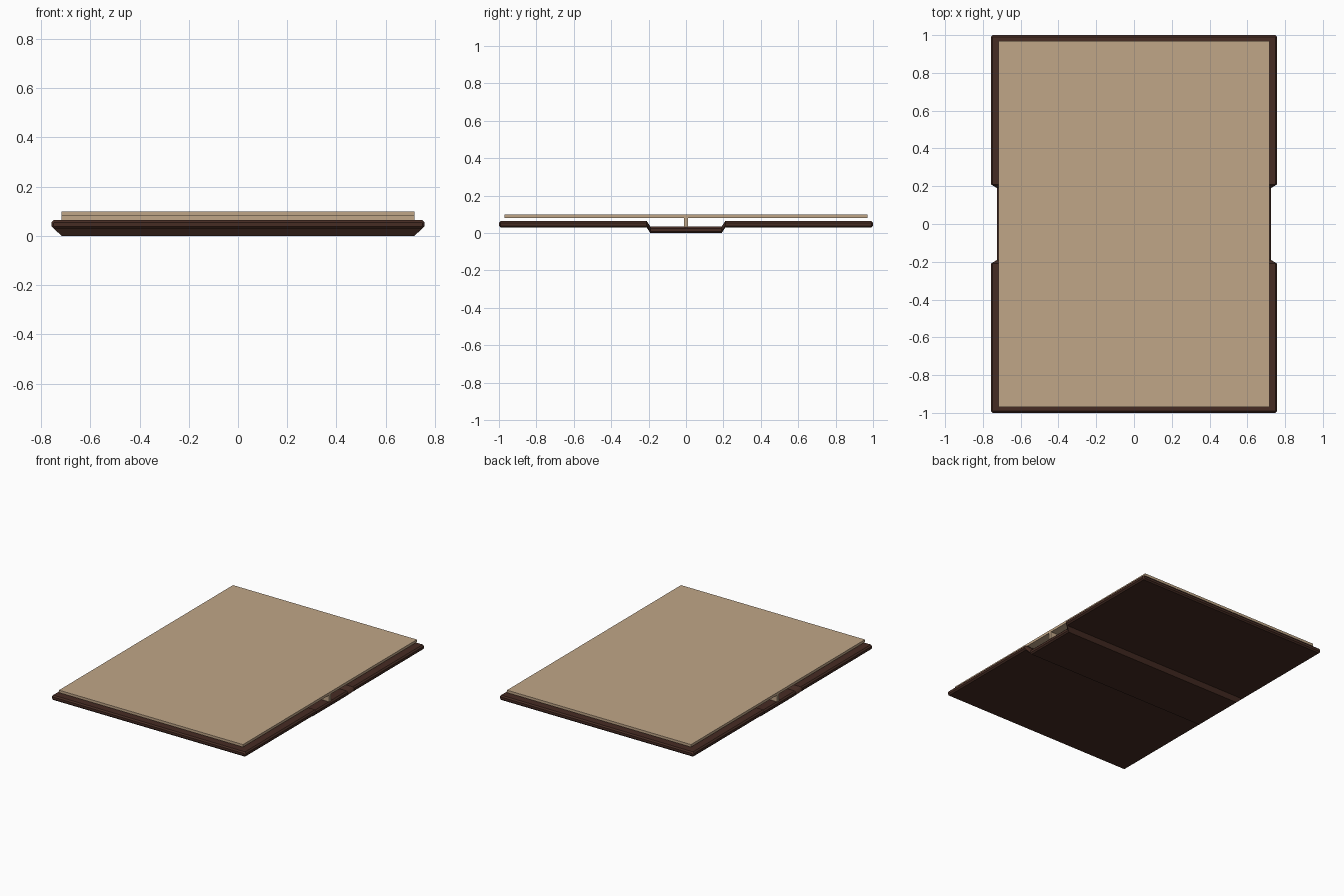
import bpy, bmesh

if "Cube" in bpy.data.objects:
    bpy.data.objects.remove(bpy.data.objects["Cube"])


def material(name, rgb):
    m = bpy.data.materials.new(name)
    m.diffuse_color = (*rgb, 1)
    m.use_nodes = True
    m.node_tree.nodes["Principled BSDF"].inputs["Base Color"].default_value = m.diffuse_color
    return m


def finish(bm, name, mat):
    bmesh.ops.recalc_face_normals(bm, faces=bm.faces)
    me = bpy.data.meshes.new(name)
    bm.to_mesh(me)
    bm.free()
    me.materials.append(mat)
    ob = bpy.data.objects.new(name, me)
    bpy.context.collection.objects.link(ob)
    return ob


def box(name, sx, sy, z0, z1, mat):
    bm = bmesh.new()
    bmesh.ops.create_cube(bm, size=1)
    for v in bm.verts:
        v.co = (v.co.x * sx, v.co.y * sy, z0 + (v.co.z + 0.5) * (z1 - z0))
    return finish(bm, name, mat)


leather = material("dark brown leather", (0.061, 0.025, 0.017))
paper = material("tan paper", (0.53, 0.38, 0.245))

# Cover: chamfered cross-section lofted along y, dropping and narrowing at the spine
T, C = 0.034, 0.009


def section(y, hw, z, inset):
    a, b, lo, hi = hw - inset, hw - C, z + inset, z + T - inset
    c = C if inset == 0 else 0.002
    b = a - c
    return [(b, y, lo), (a, y, lo + c), (a, y, hi - c), (b, y, hi),
            (-b, y, hi), (-a, y, hi - c), (-a, y, lo + c), (-b, y, lo)]


half = [(0.19, 0.725, 0.0, 0), (0.21, 0.758, 0.03, 0),
        (1 - C, 0.758, 0.03, 0), (1, 0.758, 0.03, C)]
stations = [(-y, w, z, i) for y, w, z, i in reversed(half)] + half
bm = bmesh.new()
rings = [[bm.verts.new(p) for p in section(*s)] for s in stations]
for r, q in zip(rings, rings[1:]):
    for i in range(8):
        j = (i + 1) % 8
        bm.faces.new((r[i], r[j], q[j], q[i]))
bm.faces.new(rings[0])
bm.faces.new(rings[-1])
finish(bm, "cover", leather)

# Open pages and the binding fold that joins them to the spine
box("open_pages", 1.436, 1.94, 0.081, 0.099, paper)
box("page_binding", 1.436, 0.02, 0.033, 0.082, paper)
